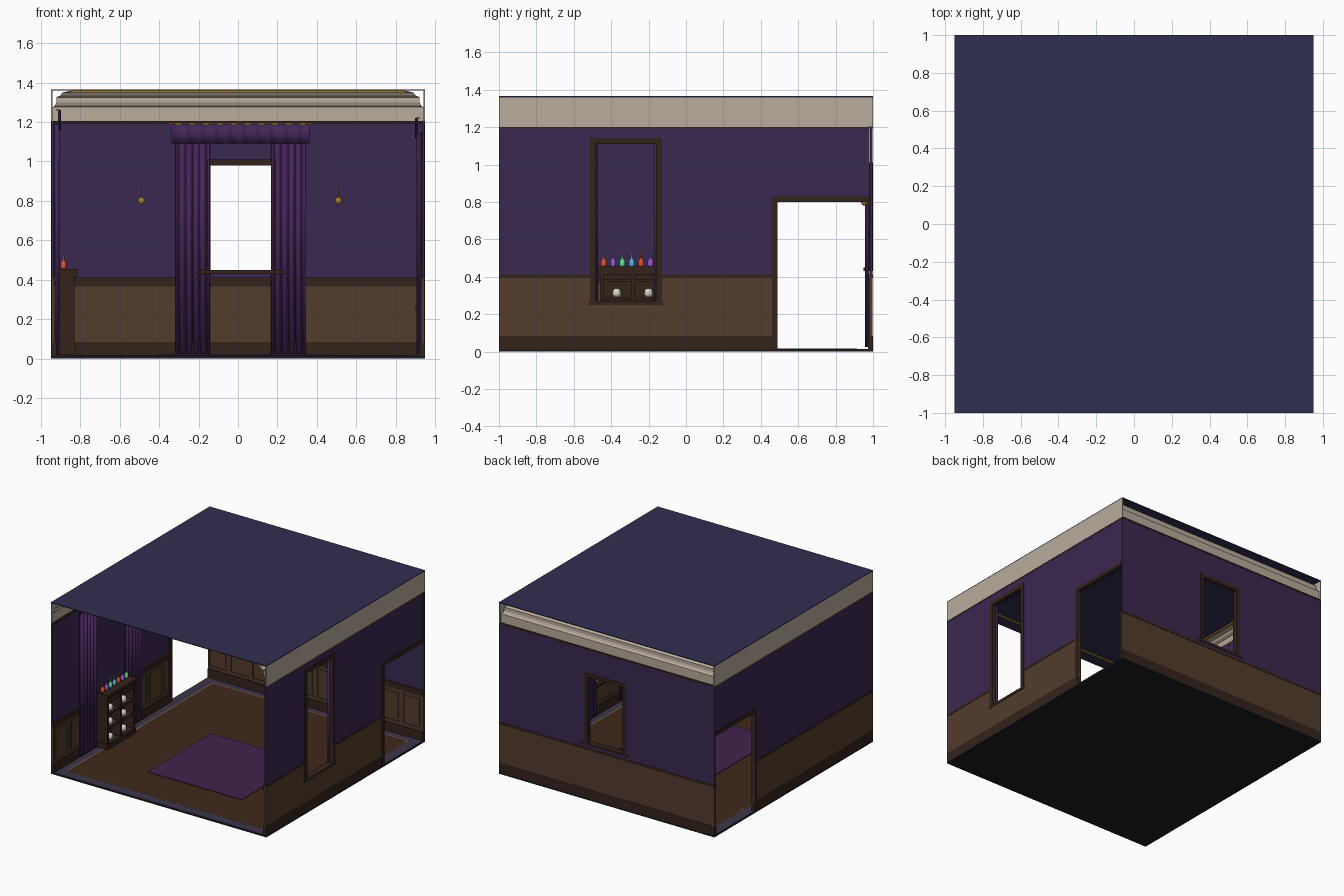
import bpy, bmesh, math

if "Cube" in bpy.data.objects:
    bpy.data.objects.remove(bpy.data.objects["Cube"])

def mat(name, hexcol):
    m = bpy.data.materials.new(name)
    c = [int(hexcol[i:i + 2], 16) / 255 for i in (0, 2, 4)]
    m.diffuse_color = [*[(v / 12.92 if v < .04 else ((v + .055) / 1.055) ** 2.4) for v in c], 1]
    m.use_nodes = True
    m.node_tree.nodes["Principled BSDF"].inputs["Base Color"].default_value = m.diffuse_color
    return m

PURPLE, DRAPE = mat("wall_purple", "3a2850"), mat("drape", "44265a")
WOOD, DARK = mat("wood", "523c2c"), mat("dark_wood", "34231b")
CREAM, GOLD, NAVY = mat("cream", "b8ac9c"), mat("gold", "a07a30"), mat("navy", "302e50")
BLACK, BORDER, BROWN = mat("slab", "1c1a20"), mat("border", "3c3448"), mat("floor_brown", "40291c")
TAN, RUG, WHITE = mat("tan", "94785a"), mat("rug", "42224c"), mat("bone", "d8d4c8")
GLASS = [mat("glass%d" % i, h) for i, h in enumerate(["e0502c", "9a58d8", "58e090", "50b8e0"])]

def make(name, verts, faces, material, smooth=False):
    me = bpy.data.meshes.new(name)
    me.from_pydata(verts, [], faces)
    bm = bmesh.new()
    bm.from_mesh(me)
    bmesh.ops.recalc_face_normals(bm, faces=bm.faces)
    bm.to_mesh(me)
    bm.free()
    ob = bpy.data.objects.new(name, me)
    bpy.context.collection.objects.link(ob)
    me.materials.append(material)
    for p in me.polygons:
        p.use_smooth = smooth
    return ob

# Wall coordinates: u along the wall, d inward from the outer face, z up
PLACE = {
    "room": lambda u, d, z: (u, d, z),
    "back": lambda u, d, z: (u, 1 - d, z),
    "right": lambda u, d, z: (.95 - d, u, z),
    "left": lambda u, d, z: (-.95 + d, u, z),
}

def boxes(name, wall, blocks, material):
    """Join several (u0, u1, d0, d1, z0, z1) blocks into one object."""
    V, F = [], []
    for u0, u1, d0, d1, z0, z1 in blocks:
        n = len(V)
        V += [PLACE[wall](u, d, z) for u in (u0, u1) for d in (d0, d1) for z in (z0, z1)]
        F += [[n + i for i in f] for f in ((0, 1, 3, 2), (4, 6, 7, 5), (0, 4, 5, 1),
                                           (2, 3, 7, 6), (0, 2, 6, 4), (1, 5, 7, 3))]
    return make(name, V, F, material) if V else None

def grid(name, rows, material, smooth=False):
    n = len(rows[0])
    F = [(i * n + j, i * n + j + 1, (i + 1) * n + j + 1, (i + 1) * n + j)
         for i in range(len(rows) - 1) for j in range(n - 1)]
    return make(name, [p for r in rows for p in r], F, material, smooth)

def lathe(name, profile, x, y, z, material, n=12):
    rows = [[(x + r * math.cos(a * math.tau / n), y + r * math.sin(a * math.tau / n), z + h)
             for a in range(n + 1)] for r, h in profile]
    ob = grid(name, rows, material, True)
    bm = bmesh.new()
    bm.from_mesh(ob.data)
    bmesh.ops.remove_doubles(bm, verts=bm.verts, dist=1e-5)
    bmesh.ops.recalc_face_normals(bm, faces=bm.faces)
    bm.to_mesh(ob.data)
    bm.free()

def cut_band(span, holes, d0, d1, z0, z1):
    """Split a horizontal wall strip around the openings."""
    us = sorted({*span, *[u for h in holes for u in h[:2]]})
    out = []
    for a, b in zip(us, us[1:]):
        pieces = [(z0, z1)]
        for h0, h1, hz0, hz1 in holes:
            if h0 <= a and b <= h1:
                pieces = [(z0, min(z1, hz0)), (max(z0, hz1), z1)]
        out += [(a, b, d0, d1, p, q) for p, q in pieces if q - p > .001]
    return out

def curtain(name, wall, u0, u1, z0, z1, d, folds, amp):
    n = folds * 8
    rows = [[PLACE[wall](u0 + (u1 - u0) * i / n, d + amp * math.cos(math.tau * folds * i / n), z)
             for i in range(n + 1)] for z in (z0, z1)]
    ob = grid(name, rows, DRAPE, True)
    s = ob.modifiers.new("thickness", "SOLIDIFY")
    s.thickness = .004

# Floor, border, inlay line, rug and ceiling
boxes("floor_slab", "room", [(-.95, .95, -1, 1, 0, .012)], BLACK)
boxes("floor_border", "room", [(-.948, .948, -.998, .998, .012, .015)], BORDER)
boxes("floor_inlay", "room", [(-.865, .865, -.925, .915, .015, .0165)], TAN)
boxes("floor_boards", "room", [(-.857, .857, -.917, .907, .0165, .018)], BROWN)
boxes("rug", "room", [(-.37, .46, -.61, .19, .018, .023)], RUG)
boxes("ceiling", "room", [(-.95, .95, -1, 1, 1.36, 1.366)], NAVY)
boxes("ceiling_gold_ring", "room", [(-.85, .85, y, y + .015, 1.35, 1.36) for y in (-.9, .885)]
      + [(x, x + .015, -.9, .9, 1.35, 1.36) for x in (-.85, .835)], GOLD)

# Walls with wainscot, cut around windows and doors
door = (.49, .98, 0, .8)
WALLS = {
    "back": ((-.95, .95), [(-.14, .17, .45, .98)]),
    "right": ((-1, .98), [(-.48, -.16, .27, 1.11), door]),
    "left": ((-1, .98), [door]),
}
for w, (span, holes) in WALLS.items():
    band = lambda *a: cut_band(span, holes, *a)
    boxes(w + "_upper_wall", w, band(.003, .015, .4, 1.2), PURPLE)
    boxes(w + "_wainscot", w, band(.003, .015, .08, .4), WOOD)
    boxes(w + "_baseboard", w, band(.001, .028, .012, .085), DARK)
    boxes(w + "_chair_rail", w, band(.001, .03, .395, .412) + band(.015, .024, .365, .395), DARK)
    boxes(w + "_picture_rail", w, [(*span, .001, .026, 1.193, 1.205)], DARK)
    boxes(w + "_rails", w, band(.015, .022, .085, .11) + band(.015, .022, .355, .365), WOOD)
    step = (span[1] - span[0]) / 10
    clear = lambda a, b: all(b < h[0] or a > h[1] for h in holes if h[2] < .36)
    edges = [span[0] + step * i for i in range(11)]
    boxes(w + "_stiles", w, [(max(e - .015, span[0]), min(e + .015, span[1]), .015, .022, .11, .355)
                             for e in edges if clear(e - .015, e + .015)], WOOD)
    boxes(w + "_raised_panels", w, [(e + .035, e + step - .035, .015, .019, .13, .335)
                                    for e in edges[:-1] if clear(e, e + step)], WOOD)

# Cornice: moulding swept along three walls, flat outside on the sides
prof = [(.01, 1.2), (.01, 1.275), (.022, 1.285), (.028, 1.30), (.028, 1.325),
        (.05, 1.335), (.06, 1.35), (.1, 1.358)]
grid("cornice", [[(-.95 + d, -1, z), (-.95 + d, 1 - d, z), (.95 - d, 1 - d, z), (.95 - d, -1, z)]
                 for d, z in prof], CREAM)
for w in ("left", "right"):
    boxes(w + "_cornice_backing", w, [(-1, 1, 0, .008, 1.2, 1.36)], CREAM)

# Window and door frames
def frame(name, wall, u0, u1, z0, z1, t, sill=None):
    b = [(u0 - t, u0, 0, .03, z0, z1 + t), (u1, u1 + t, 0, .03, z0, z1 + t), (u0, u1, 0, .03, z1, z1 + t)]
    if sill:
        b.append((u0 - sill, u1 + sill, 0, .05, z0 - .02, z0))
    boxes(name, wall, b, DARK)

frame("back_window_frame", "back", -.14, .17, .45, .98, .03, .065)
frame("right_window_frame", "right", -.48, -.16, .27, 1.11, .033, .04)
for w in ("left", "right"):
    boxes(w + "_door_frame", w, [(.46, .49, 0, .03, .012, .83), (.49, .98, 0, .03, .8, .83)], DARK)

# Curtains, valances and rods
for w, c, inner, outer, zv in (("back", .013, .155, .33, 1.09), ("right", -.32, .15, .37, 1.12),
                               ("left", -.3, .18, .39, 1.16)):
    for s, side in ((-1, "a"), (1, "b")):
        a, b = sorted((c + s * inner, c + s * outer))
        curtain(f"{w}_curtain_{side}", w, a, b, .025, zv + .03, .03, 5, .01)
    curtain(w + "_valance", w, c - outer - .02, c + outer + .02, zv, zv + .1, .042, 10, .006)
    boxes(w + "_curtain_rod", w, [(c - outer - .03, c + outer + .03, .03, .045, zv + .095, zv + .105)], GOLD)

# Open shelf cabinet on the left wall
y0, y1, f = -.46, -.11, .12
boxes("cabinet", "left", [
    (y0, y0 + .02, .03, f, .018, .43), (y1 - .02, y1, .03, f, .018, .43),
    (y0, y1, .025, .035, .018, .43), (-.295, -.275, .035, f, .05, .41),
    (y0 - .01, y1 + .01, .03, f + .015, .43, .455), (y0 - .005, y1 + .005, .03, f + .008, .41, .43),
    (y0 - .005, y1 + .005, .03, f + .006, .018, .06)]
    + [(y0, y1, .03, f - .005, z, z + .012) for z in (.17, .28, .375)], DARK)

# Bottles on top and pale jars on the shelves
bottle = [(0, 0), (.013, 0), (.015, .008), (.015, .03), (.005, .045), (.005, .062), (.007, .068), (0, .068)]
for i, g in enumerate((0, 1, 2, 3, 0, 1, 2)):
    lathe(f"bottle_{i}", bottle, -.885, -.44 + .05 * i, .455, GLASS[g])
jar = [(0, 0), (.018, 0), (.024, .018), (.02, .038), (.01, .046), (0, .046)]
for i, z in enumerate((.06, .182, .292)):
    for j, y in enumerate((-.37, -.2)):
        lathe(f"jar_{i}_{j}", jar, -.87, y, z, WHITE)

# Wall sconces
for s, x in (("left", -.49), ("right", .51)):
    lathe(s + "_sconce_bulb", [(0, -.02), (.012, -.016), (.02, 0), (.012, .016), (0, .02)], x, .955, .8, GOLD)
    boxes(s + "_sconce_rod", "back", [(x - .003, x + .003, .042, .048, .81, .87),
                                      (x - .004, x + .004, .01, .045, .796, .804)], GOLD)
